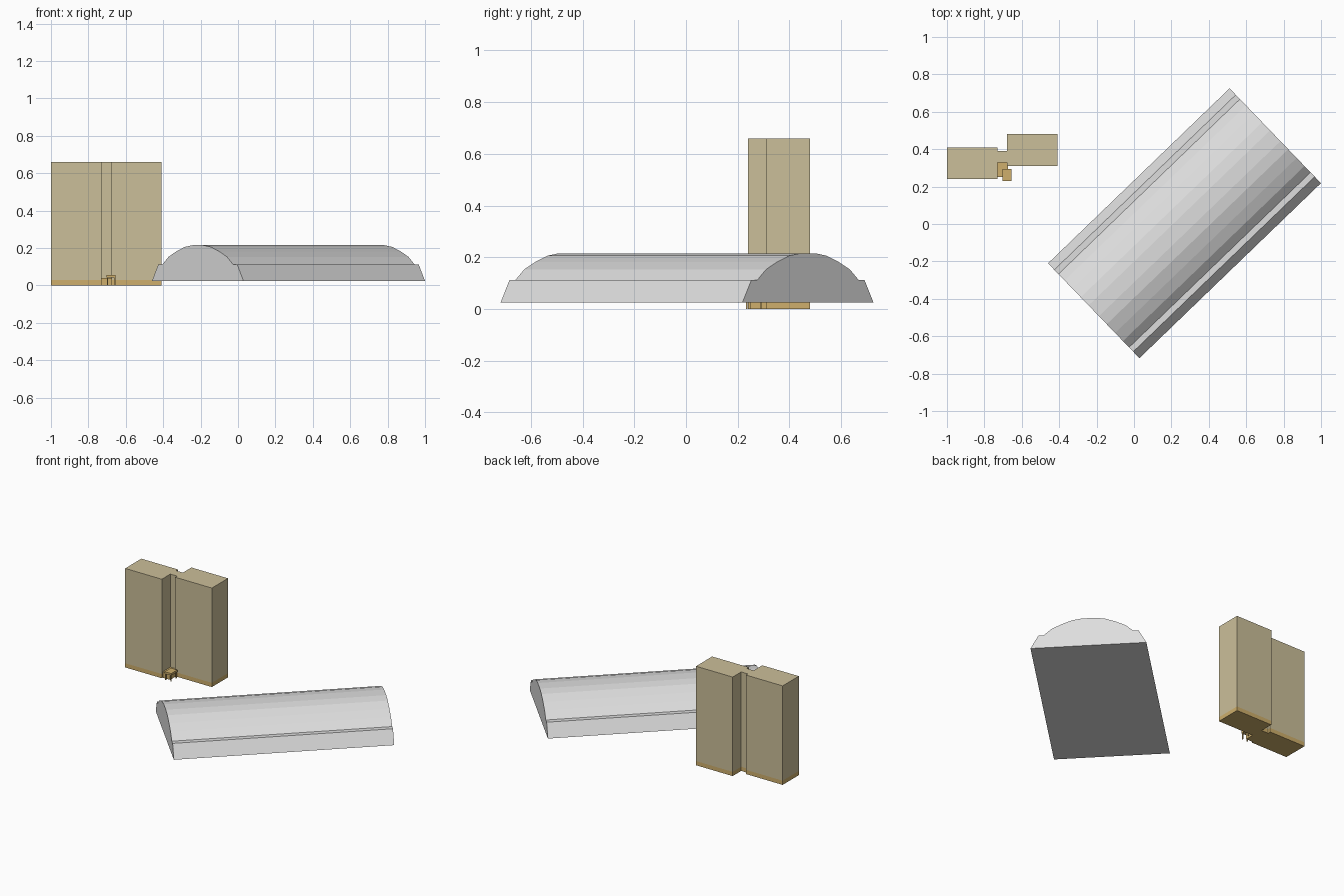
import bpy, bmesh, math
from mathutils import Vector

if "Cube" in bpy.data.objects:
    bpy.data.objects.remove(bpy.data.objects["Cube"])


def material(name, rgb):
    m = bpy.data.materials.new(name)
    m.diffuse_color = (*rgb, 1)
    m.use_nodes = True
    m.node_tree.nodes["Principled BSDF"].inputs["Base Color"].default_value = m.diffuse_color
    return m


GREY = material("light grey metal", (0.73, 0.73, 0.73))
TAN = material("tan wall", (0.60, 0.52, 0.32))
GOLD = material("golden stone", (0.62, 0.43, 0.15))


def finish(bm, name, mats):
    bmesh.ops.recalc_face_normals(bm, faces=bm.faces)
    me = bpy.data.meshes.new(name)
    bm.to_mesh(me)
    bm.free()
    for m in mats:
        me.materials.append(m)
    ob = bpy.data.objects.new(name, me)
    bpy.context.collection.objects.link(ob)
    return ob


def prism(points, direction):
    """Closed prism from a 3D outline pushed along a direction."""
    bm = bmesh.new()
    face = bm.faces.new([bm.verts.new(p) for p in points])
    ext = bmesh.ops.extrude_face_region(bm, geom=[face], use_keep_orig=True)
    verts = [g for g in ext["geom"] if isinstance(g, bmesh.types.BMVert)]
    bmesh.ops.translate(bm, verts=verts, vec=direction)
    return bm


def box(name, x0, x1, y0, y1, z0, z1, mat):
    outline = [(x0, y0, z0), (x1, y0, z0), (x1, y1, z0), (x0, y1, z0)]
    return finish(prism(outline, Vector((0, 0, z1 - z0))), name, [mat])


# Vaulted hall: mirrored half profile swept along a diagonal axis
half = [(0.352, 0.025), (0.304, 0.112), (0.272, 0.112), (0.225, 0.153),
        (0.165, 0.182), (0.100, 0.206), (0.040, 0.215)]
profile = half + [(-w, z) for w, z in reversed(half)]
a = math.radians(43.95)
axis = Vector((math.cos(a), math.sin(a), 0))
side = Vector((math.sin(a), -math.cos(a), 0))
start = Vector((0.27, 0.004, 0)) - axis * 0.674
finish(prism([start + side * w + Vector((0, 0, z)) for w, z in profile],
             axis * 1.348), "vaulted_hall", [GREY])

# Tower: two offset slabs with a narrow link, half outline turned 180 degrees
cx, cy = -0.705, 0.36
quarter = [(-1, 0.24), (-0.73, 0.24), (-0.73, 0.33),
           (-0.68, 0.33), (-0.68, 0.31), (-0.41, 0.31)]
plan = quarter + [(2 * cx - x, 2 * cy - y) for x, y in quarter]
bm = prism([(x, y, 0) for x, y in plan], Vector((0, 0, 0.66)))
bmesh.ops.bisect_plane(bm, geom=bm.verts[:] + bm.edges[:] + bm.faces[:],
                       plane_co=(0, 0, 0.028), plane_no=(0, 0, 1))
for f in bm.faces:  # stone base below, tan walls above
    f.material_index = 1 if f.calc_center_median().z < 0.028 else 0
finish(bm, "tower", [TAN, GOLD])

# Entrance vestibule and canopy on posts
box("entrance_vestibule", -0.733, -0.675, 0.25, 0.332, 0, 0.04, GOLD)
box("canopy_roof", -0.702, -0.654, 0.23, 0.295, 0.042, 0.055, GOLD)
for i, x in enumerate((-0.700, -0.662)):
    for j, y in enumerate((0.232, 0.287)):
        box(f"canopy_post_{i}{j}", x, x + 0.006, y, y + 0.006, 0, 0.043, GOLD)
